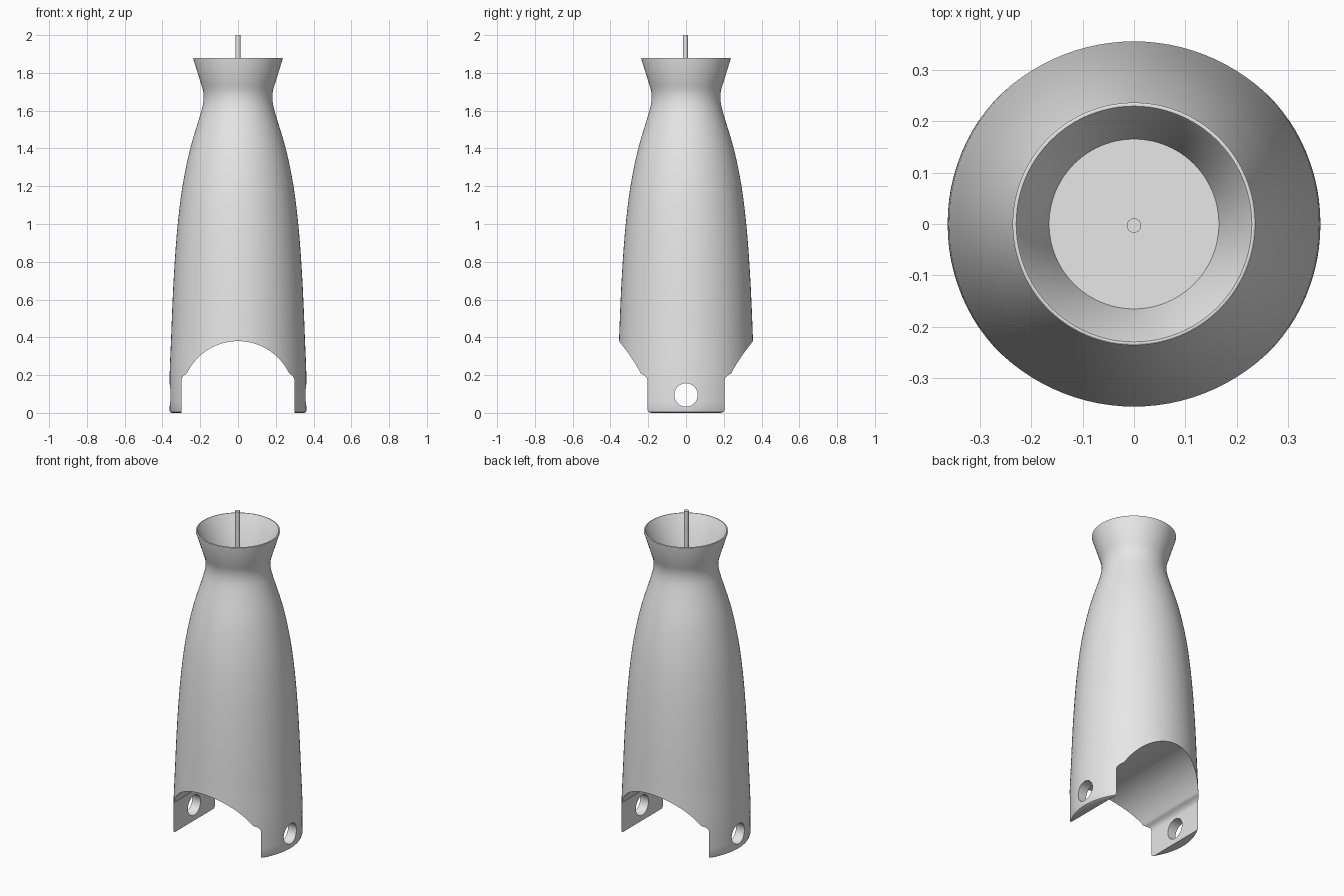
import bpy, bmesh, math
from mathutils import Matrix, Vector

old = bpy.data.objects.get("Cube")
if old:
    bpy.data.objects.remove(old, do_unlink=True)

grey = bpy.data.materials.new("light grey")
grey.use_nodes = True
colour = (0.8, 0.8, 0.8, 1)
grey.diffuse_color = colour
grey.node_tree.nodes["Principled BSDF"].inputs["Base Color"].default_value = colour


def add_object(name, bm):
    bmesh.ops.recalc_face_normals(bm, faces=bm.faces)
    mesh = bpy.data.meshes.new(name)
    bm.to_mesh(mesh)
    bm.free()
    mesh.materials.append(grey)
    obj = bpy.data.objects.new(name, mesh)
    bpy.context.collection.objects.link(obj)
    return obj


def select_only(obj):
    bpy.ops.object.select_all(action='DESELECT')
    obj.select_set(True)
    bpy.context.view_layer.objects.active = obj


def smooth_curve(pts, steps=3):
    """Catmull-Rom curve through the points."""
    p = [Vector(q) for q in [pts[0]] + pts + [pts[-1]]]
    out = []
    for a, b, c, d in zip(p, p[1:], p[2:], p[3:]):
        for i in range(steps):
            t = i / steps
            out.append(0.5 * (2 * b + (c - a) * t + (2 * a - 5 * b + 4 * c - d) * t ** 2
                              + (3 * b - a - 3 * c + d) * t ** 3))
    return [tuple(q) for q in out] + [pts[-1]]


def lathe(name, profile, segments):
    bm = bmesh.new()
    verts = [bm.verts.new((r, 0, z)) for r, z in profile]
    edges = [bm.edges.new(pair) for pair in zip(verts, verts[1:])]
    bmesh.ops.spin(bm, geom=verts + edges, axis=(0, 0, 1), cent=(0, 0, 0),
                   angle=math.tau, steps=segments, use_duplicate=False)
    bmesh.ops.remove_doubles(bm, verts=bm.verts, dist=0.0005)
    return add_object(name, bm)


def cut(obj, cutter):
    cutter.hide_render = True
    mod = obj.modifiers.new("cut", 'BOOLEAN')
    mod.operation = 'DIFFERENCE'
    mod.solver = 'EXACT'
    mod.object = cutter
    select_only(obj)
    bpy.ops.object.modifier_apply(modifier=mod.name)
    bpy.data.objects.remove(cutter, do_unlink=True)


# Bottle-shaped body with a flared cup at the top
side = smooth_curve([(0.362, 0.012), (0.362, 0.2), (0.354, 0.4), (0.346, 0.6),
                     (0.335, 0.8), (0.319, 1.0), (0.294, 1.2), (0.253, 1.4),
                     (0.199, 1.58), (0.183, 1.65), (0.184, 1.7), (0.195, 1.74)])
cup = [(0.236, 1.872), (0.236, 1.878), (0.233, 1.88), (0.229, 1.88),
       (0.226, 1.876), (0.165, 1.69), (0, 1.69)]
body = lathe("bottle_body", [(0, 0), (0.352, 0), (0.359, 0.004)] + side + cup, 96)

# Arched tunnel through the base, leaving two flat-sided legs
half = [(0.3, -0.1), (0.3, 0.17), (0.297, 0.184), (0.288, 0.197), (0.276, 0.206)]
start = math.asin(0.13 / 0.3)
for i in range(21):
    a = start + (math.pi / 2 - start) * i / 20
    half.append((0.3 * math.cos(a), 0.08 + 0.3 * math.sin(a)))
half[-1] = (0, 0.38)
outline = half + [(-x, z) for x, z in reversed(half[:-1])]
bm = bmesh.new()
face = bm.faces.new([bm.verts.new((x, -0.6, z)) for x, z in outline])
ext = bmesh.ops.extrude_face_region(bm, geom=[face])
bmesh.ops.translate(bm, vec=(0, 1.2, 0),
                    verts=[v for v in ext["geom"] if isinstance(v, bmesh.types.BMVert)])
cut(body, add_object("tunnel_cutter", bm))

# Round pin hole through both legs
bm = bmesh.new()
bmesh.ops.create_cone(bm, cap_ends=True, segments=48, radius1=0.062, radius2=0.062, depth=1.2,
                      matrix=Matrix.Translation((0, 0, 0.095)) @ Matrix.Rotation(math.pi / 2, 4, 'Y'))
cut(body, add_object("pin_hole_cutter", bm))

# Thin rod standing in the cup
rod = lathe("centre_rod", [(0, 1.68), (0.014, 1.68), (0.014, 2.0), (0, 2.0)], 32)
rod.location.y = -0.003

for obj in (body, rod):
    select_only(obj)
    bpy.ops.object.shade_smooth_by_angle(angle=math.radians(30))
